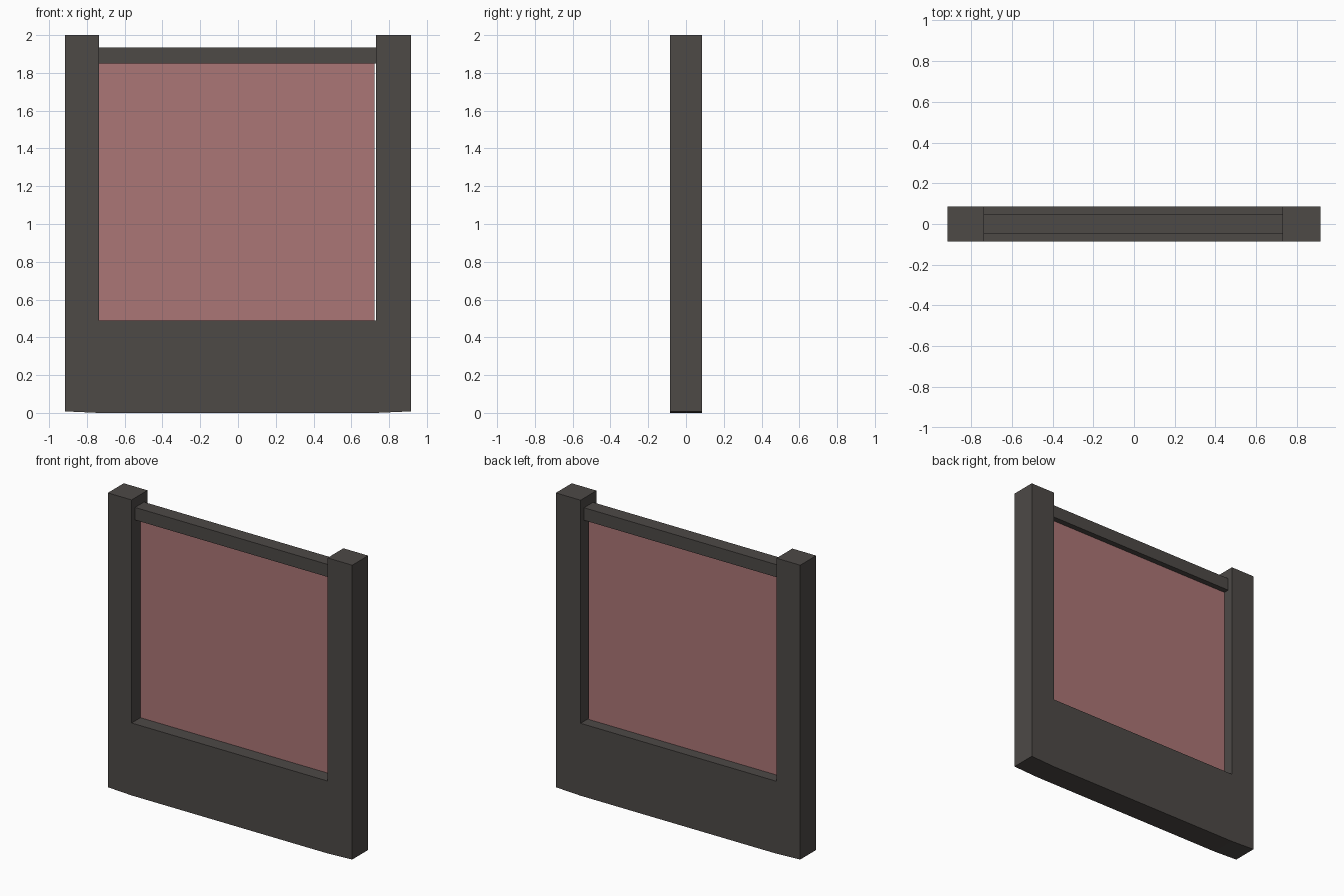
import bpy
import bmesh

if "Cube" in bpy.data.objects:
    bpy.data.objects.remove(bpy.data.objects["Cube"])


def material(name, rgb):
    mat = bpy.data.materials.new(name)
    mat.diffuse_color = (*rgb, 1)
    mat.use_nodes = True
    mat.node_tree.nodes["Principled BSDF"].inputs["Base Color"].default_value = mat.diffuse_color
    return mat


def extrude_profile(name, profile, y0, y1, mat):
    """Extrude an (x, z) outline along y; a flat sheet if y0 == y1."""
    bm = bmesh.new()
    face = bm.faces.new([bm.verts.new((x, y0, z)) for x, z in profile])
    if y1 != y0:
        geom = bmesh.ops.extrude_face_region(bm, geom=[face])["geom"]
        verts = [g for g in geom if isinstance(g, bmesh.types.BMVert)]
        bmesh.ops.translate(bm, verts=verts, vec=(0, y1 - y0, 0))
        bmesh.ops.recalc_face_normals(bm, faces=bm.faces)
    mesh = bpy.data.meshes.new(name)
    bm.to_mesh(mesh)
    bm.free()
    mesh.materials.append(mat)
    obj = bpy.data.objects.new(name, mesh)
    bpy.context.collection.objects.link(obj)
    return obj


def rect(x0, x1, z0, z1):
    return [(x0, z0), (x1, z0), (x1, z1), (x0, z1)]


dark = material("dark_frame", (0.075, 0.067, 0.062))
pink = material("pink_pane", (0.41, 0.18, 0.18))

left, right, sill, top = -0.737, 0.73, 0.49, 2.0

# U-shaped frame: two posts and a deep base, with a slightly raised underside at the ends
extrude_profile("frame", [
    (-0.915, 0.008), (left, 0), (right, 0), (0.915, 0.008),
    (0.915, top), (right, top), (right, sill),
    (left, sill), (left, top), (-0.915, top)], -0.085, 0.085, dark)

# Thinner rail between the posts
extrude_profile("top_rail", rect(left, right, 1.85, 1.935), -0.048, 0.048, dark)

# Thin sheet set in the opening, with a narrow gap on the right
extrude_profile("pane", rect(left, 0.722, sill, 1.85), 0.01, 0.01, pink)
